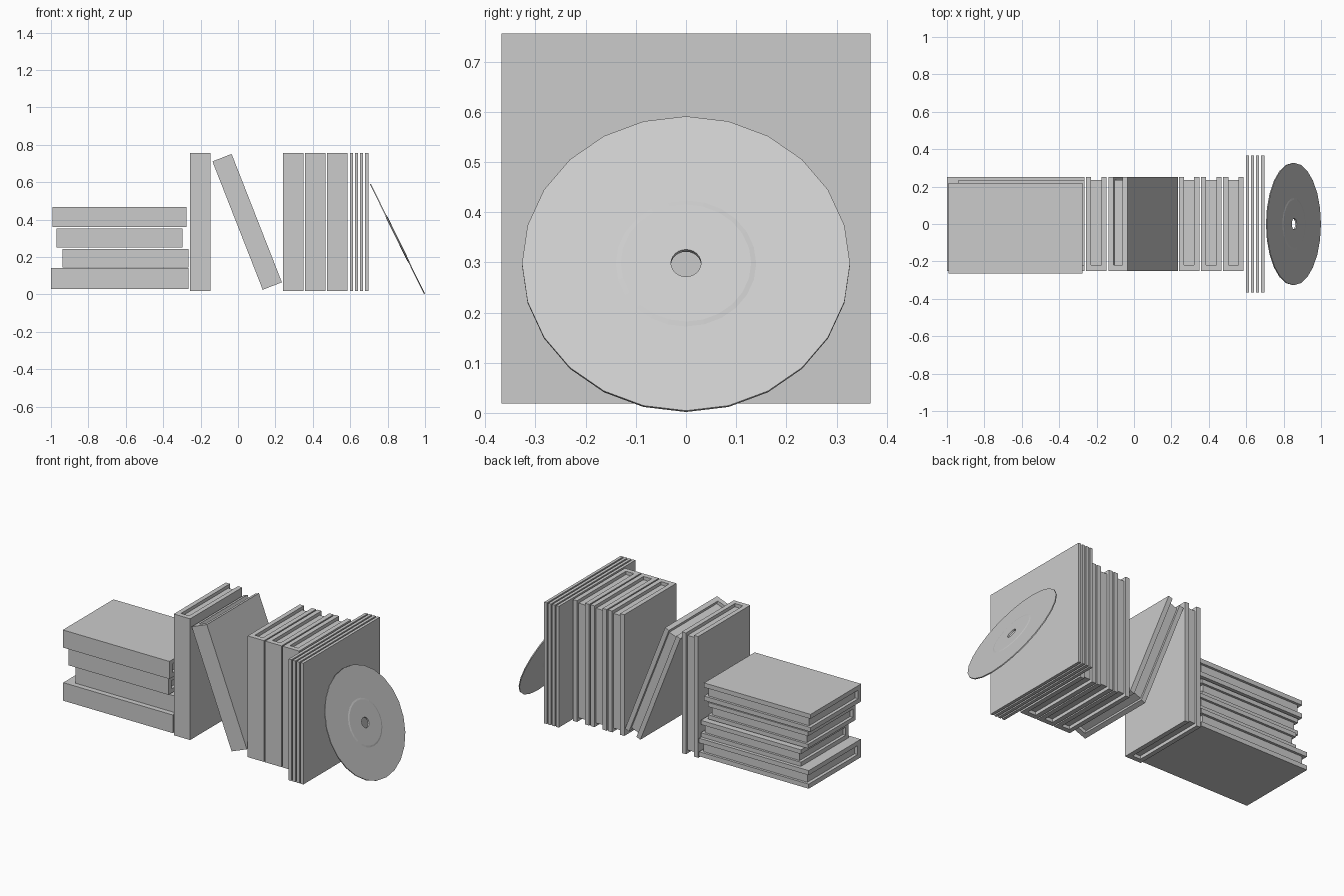
import bpy, bmesh, math
from mathutils import Vector, Euler

if "Cube" in bpy.data.objects:
    bpy.data.objects.remove(bpy.data.objects["Cube"])


def make_object(name, bm, loc, tilt=0.0, scale=1.0):
    """Finish a bmesh as an object, turned about y by tilt degrees."""
    bmesh.ops.recalc_face_normals(bm, faces=bm.faces)
    mesh = bpy.data.meshes.new(name)
    bm.to_mesh(mesh)
    bm.free()
    ob = bpy.data.objects.new(name, mesh)
    ob.location = loc
    ob.rotation_euler = Euler((0, math.radians(tilt), 0))
    ob.scale = (scale,) * 3
    bpy.context.collection.objects.link(ob)
    return ob


def box(size, centre=(0, 0, 0)):
    bm = bmesh.new()
    bmesh.ops.create_cube(bm, size=1)
    bmesh.ops.scale(bm, vec=size, verts=bm.verts)
    bmesh.ops.translate(bm, vec=centre, verts=bm.verts)
    return bm


def book(name, loc, tilt=0.0, scale=1.0):
    w, d, h = 0.055, 0.25, 0.3685      # half thickness, depth, height
    c, spine = 0.028, 0.03             # cover and spine thickness
    # U-shaped cover extruded along the height
    outline = [(-w, -d), (w, -d), (w, d), (w - c, d), (w - c, -d + spine),
               (-w + c, -d + spine), (-w + c, d), (-w, d)]
    bm = bmesh.new()
    face = bm.faces.new([bm.verts.new((x, y, -h)) for x, y in outline])
    ext = bmesh.ops.extrude_face_region(bm, geom=[face])
    top = [v for v in ext["geom"] if isinstance(v, bmesh.types.BMVert)]
    bmesh.ops.translate(bm, vec=(0, 0, 2 * h), verts=top)
    cover = make_object(name + "_cover", bm, loc, tilt, scale)
    # page block set back from the open edges
    y0, y1 = -d + spine, d - 0.015
    pages = box((2 * (w - c), y1 - y0, 2 * h - 0.04), (0, (y0 + y1) / 2, 0))
    make_object(name + "_pages", pages, loc, tilt, scale)
    return cover


# Stack of lying books
stack = [(-0.632, 0.0, 0.085, 1.0), (-0.6005, 0.006, 0.193, 0.914),
         (-0.633, -0.016, 0.302, 0.914), (-0.634, -0.0225, 0.415, 0.972)]
for i, (x, y, z, s) in enumerate(stack):
    book(f"stacked_book_{i + 1}", (x, y, z), 90, s)

# Upright books and the leaning one
for i, x in enumerate((-0.202, 0.295, 0.413, 0.531)):
    book(f"upright_book_{i + 1}", (x, 0, 0.3875))
book("leaning_book", (0.049, 0, 0.388), -21.4)

# Thin square record sleeves
for i in range(4):
    make_object(f"record_sleeve_{i + 1}", box((0.018, 0.735, 0.737)),
                (0.607 + 0.0268 * i, 0, 0.3875))

# Leaning disc: closed profile lathed in 24 steps, with a raised label and a hole
half = [(0.03, 0.005), (0.13, 0.005), (0.14, 0.003), (0.327, 0.003)]
profile = half + [(r, -z) for r, z in reversed(half)]
steps = 24
bm = bmesh.new()
rings = [[bm.verts.new((r * math.cos(a), r * math.sin(a), z)) for r, z in profile]
         for a in (2 * math.pi * k / steps for k in range(steps))]
for k in range(steps):
    a, b = rings[k], rings[(k + 1) % steps]
    for j in range(len(profile)):
        n = (j + 1) % len(profile)
        bm.faces.new((a[j], b[j], b[n], a[n]))
make_object("record_disc", bm, (0.8525, 0, 0.2965), 63.8)
